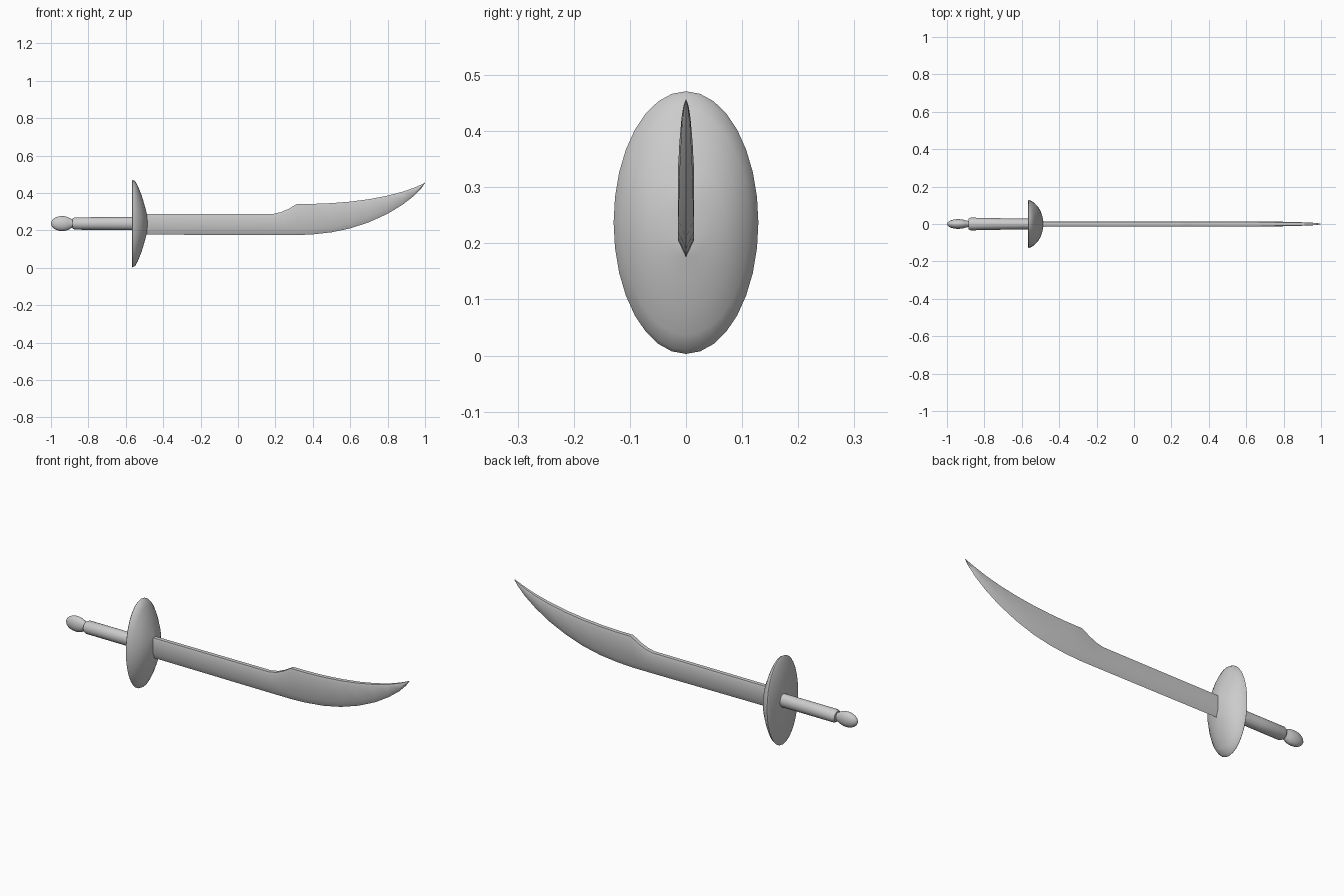
import bpy, bmesh, math

if "Cube" in bpy.data.objects:
    bpy.data.objects.remove(bpy.data.objects["Cube"])

AXIS_Z = 0.237  # height of the handle axis


def loft(name, rings, angle):
    """Skin a list of equal-length point rings and cap both ends."""
    bm = bmesh.new()
    loops = [[bm.verts.new(p) for p in ring] for ring in rings]
    n = len(loops[0])
    for a, b in zip(loops, loops[1:]):
        for i in range(n):
            j = (i + 1) % n
            bm.faces.new((a[i], a[j], b[j], b[i]))
    bm.faces.new(loops[0])
    bm.faces.new(loops[-1])
    bmesh.ops.remove_doubles(bm, verts=bm.verts, dist=1e-5)
    bmesh.ops.recalc_face_normals(bm, faces=bm.faces)
    mesh = bpy.data.meshes.new(name)
    bm.to_mesh(mesh)
    bm.free()
    obj = bpy.data.objects.new(name, mesh)
    bpy.context.collection.objects.link(obj)
    bpy.ops.object.select_all(action='DESELECT')
    obj.select_set(True)
    bpy.context.view_layer.objects.active = obj
    bpy.ops.object.shade_smooth_by_angle(angle=math.radians(angle))
    return obj


def ellipse(x, ry, rz, n=24):
    return [(x, ry * math.cos(2 * math.pi * i / n),
             AXIS_Z + rz * math.sin(2 * math.pi * i / n)) for i in range(n)]


def blade_section(x, bottom, top, half):
    # flat spine, parallel sides, V-shaped cutting edge
    h = top - bottom
    shoulder = bottom + min(0.03, 0.35 * h)
    return [(x, 0, bottom), (x, half, shoulder), (x, half, top - 0.1 * h),
            (x, half * 0.75, top), (x, -half * 0.75, top),
            (x, -half, top - 0.1 * h), (x, -half, shoulder)]


# Blade: x, cutting edge z, spine z, half thickness
stations = [(-0.52, .178, .288, .014), (0.19, .175, .289, .014),
            (0.23, .175, .298, .014), (0.27, .175, .315, .014),
            (0.315, .175, .342, .014), (0.40, .179, .342, .014),
            (0.50, .190, .346, .014), (0.60, .211, .354, .014),
            (0.70, .244, .367, .013), (0.80, .289, .386, .012),
            (0.88, .338, .407, .010), (0.94, .384, .428, .008),
            (0.98, .425, .445, .005), (1.0, .453, .456, .001)]
loft("blade", [blade_section(*s) for s in stations], 30)

# Domed oval guard with a flat back
guard = [(-.568, .123, .228), (-.563, .129, .234), (-.550, .124, .227),
         (-.535, .114, .200), (-.515, .095, .150), (-.500, .070, .100),
         (-.490, .042, .062), (-.485, .015, .045)]
loft("guard", [ellipse(x, ry, rz, 32) for x, ry, rz in guard], 50)

# Grip, slightly wider toward the pommel
grip = [(-.886, .018, .018), (-.884, .028, .027), (-.872, .034, .033),
        (-.73, .031, .034), (-.55, .028, .035)]
loft("grip", [ellipse(*r) for r in grip], 50)

# Egg-shaped pommel with a short neck
pommel = [(-.94 - .06 * math.cos(t), .026 * math.sin(t), .040 * math.sin(t))
          for t in (math.pi * k / 12 for k in range(10))]
pommel[0] = (-1.0, .001, .001)
pommel += [(-.880, .016, .018), (-.865, .016, .018)]
loft("pommel", [ellipse(*r) for r in pommel], 60)
